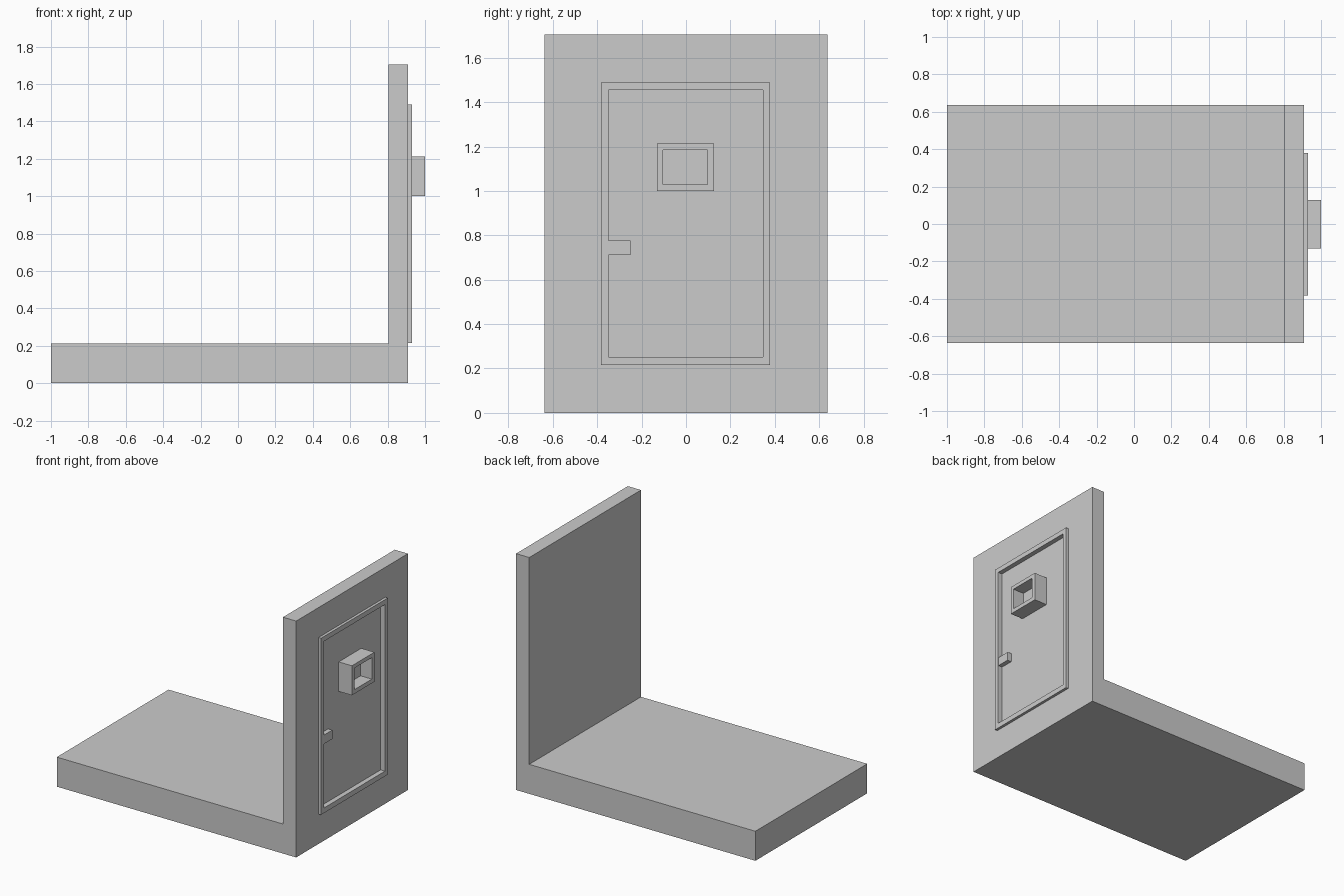
import bpy, bmesh

if "Cube" in bpy.data.objects:
    bpy.data.objects.remove(bpy.data.objects["Cube"])


def make_object(name, bm):
    bmesh.ops.recalc_face_normals(bm, faces=bm.faces)
    mesh = bpy.data.meshes.new(name)
    bm.to_mesh(mesh)
    bm.free()
    obj = bpy.data.objects.new(name, mesh)
    bpy.context.collection.objects.link(obj)
    return obj


def box(name, x, y, z):
    """Box from (min, max) pairs."""
    bm = bmesh.new()
    bmesh.ops.create_cube(bm, size=1)
    for v in bm.verts:
        v.co = [r[0] if c < 0 else r[1] for c, r in zip(v.co, (x, y, z))]
    return make_object(name, bm)


def frame(name, x, outer, inner):
    """Rectangular ring facing +x; outer and inner are (y0, y1, z0, z1)."""
    bm = bmesh.new()
    loops = []
    for px, (y0, y1, z0, z1) in ((x[0], outer), (x[1], outer), (x[1], inner), (x[0], inner)):
        loops.append([bm.verts.new((px, y, z))
                      for y, z in ((y0, z0), (y1, z0), (y1, z1), (y0, z1))])
    for i in range(4):
        a, b = loops[i], loops[(i + 1) % 4]
        for j in range(4):
            k = (j + 1) % 4
            bm.faces.new((a[j], a[k], b[k], b[j]))
    return make_object(name, bm)


WALL_X, DOOR_X, HALF_W = 0.91, 0.895, 0.637

# Floor and wall: one L profile extruded across the width
bm = bmesh.new()
profile = [(-1, 0), (WALL_X, 0), (WALL_X, 1.705), (0.805, 1.705), (0.805, 0.213), (-1, 0.213)]
face = bm.faces.new([bm.verts.new((x, -HALF_W, z)) for x, z in profile])
side = bmesh.ops.extrude_face_region(bm, geom=[face])
bmesh.ops.translate(bm, vec=(0, 2 * HALF_W, 0),
                    verts=[g for g in side["geom"] if isinstance(g, bmesh.types.BMVert)])
shell = make_object("floor_and_wall", bm)

# Shallow recess that leaves the door panel behind the frame
cutter = box("door_recess_cutter", (DOOR_X, 1.1), (-0.35, 0.347), (0.252, 1.454))
cutter.hide_render = True
cutter.hide_viewport = True
cut = shell.modifiers.new("door_recess", "BOOLEAN")
cut.operation = "DIFFERENCE"
cut.solver = "EXACT"
cut.object = cutter

# Raised door frame
frame("door_frame", (WALL_X, 0.93), (-0.382, 0.379, 0.215, 1.489), (-0.35, 0.347, 0.252, 1.454))

# Window hood with two panes meeting in the middle
frame("window_hood", (DOOR_X, 1.0), (-0.13, 0.127, 1.0, 1.213), (-0.103, 0.097, 1.03, 1.185))
for name, y in (("window_pane_left", (-0.103, 0)), ("window_pane_right", (0, 0.097))):
    box(name, (DOOR_X, 0.91), y, (1.03, 1.185))

# Door handle
box("door_handle", (DOOR_X, 0.928), (-0.35, -0.25), (0.712, 0.776))
